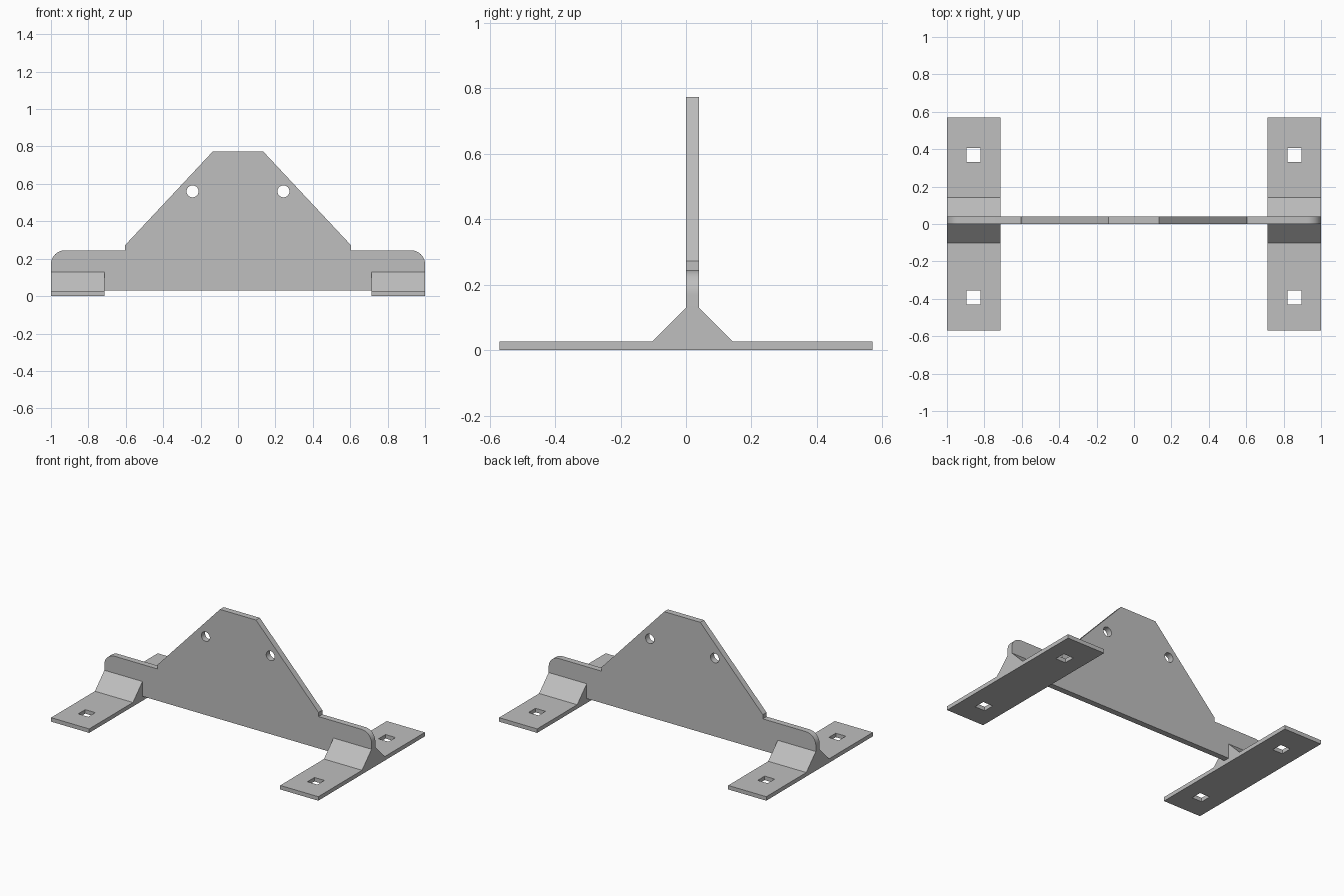
import bpy
import bmesh
import math
from mathutils import Matrix, Vector

cube = bpy.data.objects.get("Cube")
if cube:
    bpy.data.objects.remove(cube, do_unlink=True)

steel = bpy.data.materials.new("grey steel")
steel.use_nodes = True
steel.diffuse_color = (0.52, 0.52, 0.52, 1)
steel.node_tree.nodes["Principled BSDF"].inputs["Base Color"].default_value = steel.diffuse_color


def finish(name, bm):
    bmesh.ops.recalc_face_normals(bm, faces=bm.faces)
    mesh = bpy.data.meshes.new(name)
    bm.to_mesh(mesh)
    bm.free()
    obj = bpy.data.objects.new(name, mesh)
    bpy.context.collection.objects.link(obj)
    mesh.materials.append(steel)
    return obj


def prism(name, points, depth):
    """Extrude a closed outline of 3D points along the depth vector."""
    bm = bmesh.new()
    face = bm.faces.new([bm.verts.new(p) for p in points])
    result = bmesh.ops.extrude_face_region(bm, geom=[face], use_keep_orig=True)
    moved = [v for v in result["geom"] if isinstance(v, bmesh.types.BMVert)]
    bmesh.ops.translate(bm, verts=moved, vec=Vector(depth))
    return finish(name, bm)


def cut(obj, cutter):
    """Subtract the cutter, then discard it."""
    cutter.hide_render = True
    mod = obj.modifiers.new("holes", 'BOOLEAN')
    mod.object = cutter
    mod.solver = 'EXACT'
    bpy.ops.object.select_all(action='DESELECT')
    bpy.context.view_layer.objects.active = obj
    obj.select_set(True)
    bpy.ops.object.modifier_apply(modifier=mod.name)
    bpy.data.objects.remove(cutter, do_unlink=True)
    bpy.ops.object.shade_smooth_by_angle(angle=math.radians(25))


THICK = 0.04
FOOT_IN = 0.715
FOOT_TOP = 0.13
HALF_FOOT = 0.57
BASE = 0.027

# Upright plate: half outline with a rounded shoulder, mirrored across x
radius = 0.075
shoulder = 0.245
arc = [(1 - radius + radius * math.cos(a), shoulder - radius + radius * math.sin(a))
       for a in (math.pi / 2 * i / 10 for i in range(11))]
half = [(FOOT_IN, 0.03), (FOOT_IN, FOOT_TOP), (1, FOOT_TOP)] + arc
half += [(0.603, shoulder), (0.603, 0.273), (0.135, 0.773)]
outline = half + [(-x, z) for x, z in reversed(half)]
plate = prism("upright_plate", [(x, 0, z) for x, z in outline], (0, THICK, 0))

# Two round holes through the upright plate
bm = bmesh.new()
for side in (-1, 1):
    place = Matrix.Translation((side * 0.243, THICK / 2, 0.56)) @ Matrix.Rotation(math.pi / 2, 4, 'X')
    bmesh.ops.create_cone(bm, cap_ends=True, segments=32, radius1=0.032,
                          radius2=0.032, depth=0.2, matrix=place)
cut(plate, finish("round_hole_cutter", bm))

# Feet: flat strips with sloped gussets up to the plate
profile = [(-HALF_FOOT, 0), (HALF_FOOT, 0), (HALF_FOOT, BASE), (THICK + 0.102, BASE),
           (THICK, FOOT_TOP), (0, FOOT_TOP), (-0.102, BASE), (-HALF_FOOT, BASE)]
for name, start, side in (("left_foot", FOOT_IN, 1), ("right_foot", -1, -1)):
    foot = prism(name, [(start, y, z) for y, z in profile], (1 - FOOT_IN, 0, 0))
    # Square bolt holes
    bm = bmesh.new()
    for y in (-0.392, 0.368):
        place = Matrix.Translation((side * 0.858, y, 0)) @ Matrix.Diagonal((0.075, 0.075, 0.2, 1))
        bmesh.ops.create_cube(bm, size=1, matrix=place)
    cut(foot, finish("square_hole_cutter", bm))
